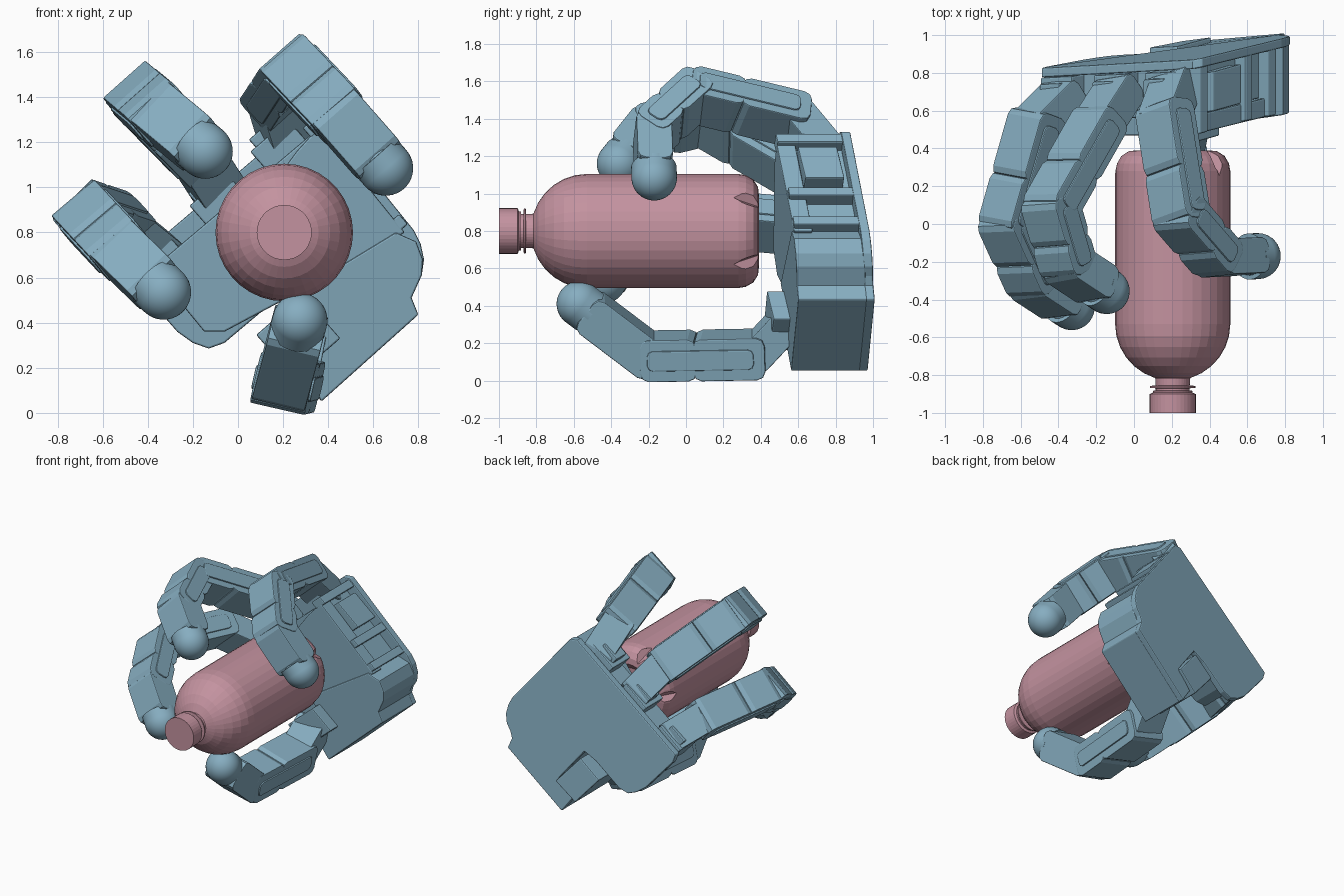
import bpy, bmesh, math
from mathutils import Vector as V, Matrix

if "Cube" in bpy.data.objects:
    bpy.data.objects.remove(bpy.data.objects["Cube"])


def material(name, col):
    m = bpy.data.materials.new(name)
    m.diffuse_color = (*col, 1)
    m.use_nodes = True
    m.node_tree.nodes["Principled BSDF"].inputs["Base Color"].default_value = m.diffuse_color
    return m


BLUE = material("blue_grey", (0.24, 0.42, 0.53))
PINK = material("dusty_pink", (0.55, 0.29, 0.35))


def finish(name, bm, mat, bevel=0.0, smooth=False):
    bmesh.ops.recalc_face_normals(bm, faces=bm.faces)
    me = bpy.data.meshes.new(name)
    bm.to_mesh(me)
    bm.free()
    ob = bpy.data.objects.new(name, me)
    bpy.context.collection.objects.link(ob)
    me.materials.append(mat)
    if bevel:
        b = ob.modifiers.new("bevel", 'BEVEL')
        b.width, b.segments, b.limit_method = bevel, 2, 'ANGLE'
        b.angle_limit = math.radians(50)
    if smooth:
        bpy.ops.object.select_all(action='DESELECT')
        ob.select_set(True)
        bpy.context.view_layer.objects.active = ob
        bpy.ops.object.shade_smooth_by_angle(angle=math.radians(35))
    return ob


def prism(bm, lower, upper):
    a = [bm.verts.new(p) for p in lower]
    b = [bm.verts.new(p) for p in upper]
    bm.faces.new(a)
    bm.faces.new(b)
    n = len(a)
    for i in range(n):
        bm.faces.new((a[i], a[(i + 1) % n], b[(i + 1) % n], b[i]))


# Bottle: lathed body, neck ring and cap
R = [(0, .36), (.15, .36), (.19, .39), (.235, .385), (.275, .36), (.298, .32), (.305, .28), (.305, -.53)]
R += [(.305 * math.cos(t), -.53 - .30 * math.sin(t)) for t in [math.radians(12 * k) for k in range(1, 7)]]
R += [(.092, -.82), (.09, -.855), (.12, -.857), (.12, -.867), (.09, -.87), (.09, -.882),
      (.105, -.883), (.105, -.893), (.122, -.90), (.122, -1.0), (0, -1.0)]
AX = V((.205, 0, .8))
bm = bmesh.new()
vs = [bm.verts.new((r, y, 0)) for r, y in R]
es = [bm.edges.new(p) for p in zip(vs, vs[1:])]
bmesh.ops.spin(bm, geom=vs + es, cent=(0, 0, 0), axis=(0, 1, 0), angle=2 * math.pi, steps=36)
bmesh.ops.remove_doubles(bm, verts=bm.verts, dist=1e-4)
bmesh.ops.translate(bm, verts=bm.verts, vec=AX)
bottle = finish("bottle", bm, PINK)

# Five wedge notches around the bottle foot
bm = bmesh.new()
for k in range(5):
    t = math.radians(36 + 72 * k)
    m = Matrix.Translation(AX + V((.3 * math.cos(t), .345, .3 * math.sin(t)))) @ Matrix.Rotation(-t, 4, 'Y') \
        @ Matrix.Rotation(math.radians(90), 4, 'X')
    bmesh.ops.create_cone(bm, cap_ends=True, segments=4, radius1=.11, radius2=.001, depth=.19, matrix=m)
cutter = finish("foot_cutter", bm, PINK)
cutter.hide_render = True
cutter.hide_viewport = True
b = bottle.modifiers.new("notches", 'BOOLEAN')
b.operation, b.object, b.solver = 'DIFFERENCE', cutter, 'EXACT'


# Palm: slabs cut from x-z outlines, following the tilted back face
def back(x, z):
    return .925 + .108 * x - .071 * z + .03 * max(0, min(1, (x - .25) * 3))


def slab(name, pts, d0, d1, bevel=.008):
    bm = bmesh.new()
    prism(bm, [(x, back(x, z) - d0, z) for x, z in pts], [(x, back(x, z) - d1, z) for x, z in pts])
    return finish(name, bm, BLUE, bevel)


outline = [(-.49, .65), (-.47, .59), (-.27, .36), (-.20, .31), (-.13, .285), (-.06, .31), (.13, .47), (.22, .52),
           (.40, .29), (.29, .16), (.37, .05), (.80, .435), (.785, .47), (.77, .51), (.785, .56), (.815, .61),
           (.825, .68), (.81, .75), (.78, .81), (.36, 1.33), (.31, 1.33)]
slab("palm_back_plate", outline, 0, .05)
slab("heel_block", [(.24, .52), (.40, .30), (.30, .17), (.37, .05), (.80, .435), (.77, .51),
                    (.815, .61), (.82, .68), (.79, .76), (.70, .80)], .04, .41)
slab("palm_core", [(-.38, .64), (-.15, .36), (-.06, .36), (.24, .52), (.68, .81), (.33, 1.24)], .04, .30)
slab("palm_front_plate", [(-.08, .70), (.02, .56), (.24, .50), (.74, .80), (.36, 1.27), (.26, 1.16)], .30, .40)
U, W = V((-.66, 0, .75)), V((.755, 0, .656))


def block(name, cx, cz, w, l, d0, d1):
    c = V((cx, 0, cz))
    q = [c + W * (sx * w / 2) + U * (sz * l / 2) for sx, sz in ((-1, -1), (1, -1), (1, 1), (-1, 1))]
    return slab(name, [(p.x, p.z) for p in q], d0, d1)


# Side ribs, side motor, finger-base motors and thumb motor
for i, (x, z) in enumerate([(.34, 1.27), (.575, .985), (.70, .83)]):
    block(f"side_rib_{i}", x, z, .09, .06, .03, .40)
block("side_motor", .44, 1.12, .15, .22, .09, .30)
for i, (x, z) in enumerate([(-.36, .68), (-.08, .93), (.19, 1.17)]):
    block(f"base_motor_{i}", x, z, .22, .16, .05, .26)
    block(f"base_motor_step_{i}", x - .03, z + .02, .14, .18, .08, .20)
block("thumb_motor", .245, .31, .20, .27, -.025, .36)
block("thumb_motor_cap", .29, .32, .26, .20, .34, .50)


# Finger links: rounded profile extruded across the finger width
def frame(a, b, wide):
    d = (b - a).normalized()
    t = d.cross(wide).normalized()
    return d, t, t.cross(d).normalized()


def link(name, a, b, wide, w, t, ext=.07, cut=.045):
    d, n, s = frame(a, b, wide)
    L, h = (b - a).length, t / 2
    prof = [(-ext + cut, -h), (L + ext - cut, -h), (L + ext - cut * .3, -h + cut * .3), (L + ext, -h + cut),
            (L + ext, h - cut), (L + ext - cut * .3, h - cut * .3), (L + ext - cut, h), (-ext + cut, h),
            (-ext + cut * .3, h - cut * .3), (-ext, h - cut), (-ext, -h + cut), (-ext + cut * .3, -h + cut * .3)]
    bm = bmesh.new()
    prism(bm, [a + d * u + n * v - s * w / 2 for u, v in prof], [a + d * u + n * v + s * w / 2 for u, v in prof])
    finish(name, bm, BLUE, .006)


def fingertip(name, a, b, r):
    d = (b - a).normalized()
    rot = d.to_track_quat('Z', 'Y').to_matrix().to_4x4()
    bm = bmesh.new()
    bmesh.ops.create_uvsphere(bm, u_segments=32, v_segments=20, radius=r, matrix=Matrix.Translation(b) @ rot)
    bmesh.ops.create_cone(bm, cap_ends=True, segments=32, radius1=r, radius2=r, depth=.07,
                          matrix=Matrix.Translation(b - d * .035) @ rot)
    finish(name, bm, BLUE, smooth=True)


def finger(name, pts, wide, tip_cut, thick=.19):
    p = [V(q) for q in pts]
    wide = V(wide)
    for i, (a, b) in enumerate(zip(p, p[1:])):
        d = (b - a).normalized()
        L = (b - a).length
        if i == 0:
            link(f"{name}_base", a, b, wide, .22, .18, .05)
        elif i == len(p) - 2:
            link(f"{name}_distal", a, b - d * tip_cut, wide, .24, thick, .05)
            fingertip(f"{name}_tip", a, b, .122)
        else:
            # two motor bodies and a side bracket on each link
            m = a + d * L * .52
            link(f"{name}_motor_{i}a", a, m - d * .03, wide, .25, thick + .01, .06)
            link(f"{name}_motor_{i}b", m + d * .05, b, wide, .25, thick + .01, .04)
            link(f"{name}_bracket_{i}", a + d * .03, b - d * .03, wide, .27, .11, .03, .03)


ACROSS = (.74, .08, .67)
finger("middle_finger", [(-.08, .70, .98), (-.19, .53, 1.15), (-.44, .09, 1.405), (-.35, -.22, 1.33),
                         (-.145, -.355, 1.16)], ACROSS, .09)
finger("outer_finger", [(-.37, .68, .71), (-.52, .53, .83), (-.67, .0, .88), (-.53, -.31, .73),
                        (-.33, -.44, .535)], ACROSS, .09)
finger("inner_finger", [(.22, .73, 1.22), (.165, .58, 1.40), (.25, .04, 1.53), (.44, -.18, 1.33),
                        (.655, -.17, 1.085)], ACROSS, .09)
finger("thumb", [(.27, .52, .30), (.24, .37, .14), (.20, -.20, .13), (.275, -.57, .41)],
       (.97, .0, -.22), .09, .22)
